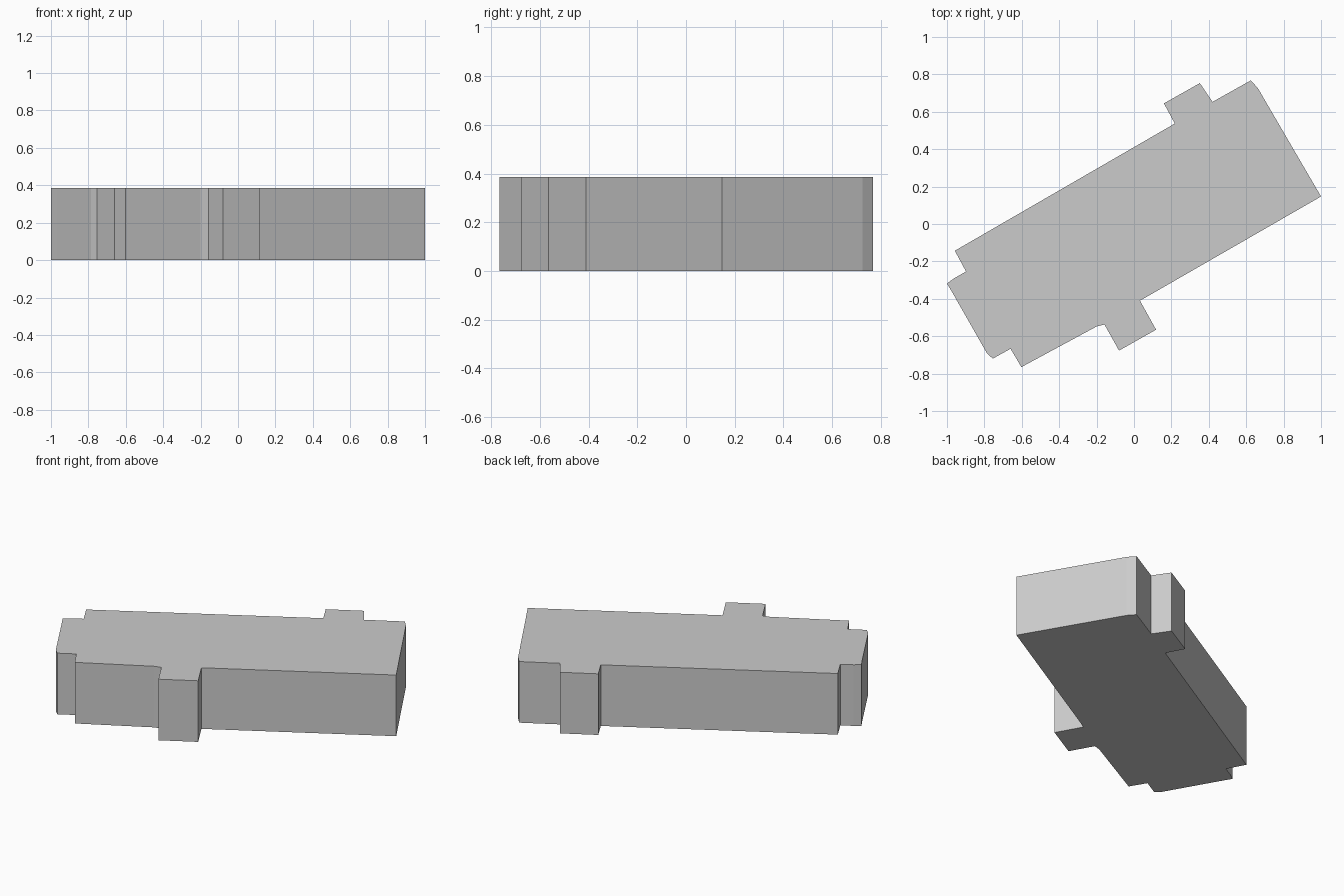
import bpy, bmesh

if "Cube" in bpy.data.objects:
    bpy.data.objects.remove(bpy.data.objects["Cube"])

HEIGHT = 0.385

# Building footprint, walked clockwise from the west corner
FOOTPRINT = [
    (-0.958, -0.143), (0.218, 0.537),
    (0.16, 0.645), (0.352, 0.753), (0.42, 0.653),      # back bay
    (0.625, 0.768), (0.663, 0.725), (1.0, 0.147),      # east end
    (0.032, -0.41),
    (0.118, -0.565), (-0.08, -0.677), (-0.158, -0.537),  # front bay
    (-0.2, -0.548), (-0.602, -0.765),
    (-0.66, -0.667), (-0.755, -0.72), (-0.787, -0.69),  # west end projection
    (-0.968, -0.372), (-1.0, -0.318), (-0.963, -0.291), (-0.898, -0.254),
]


def extruded_profile(name, points, height):
    bm = bmesh.new()
    base = bm.faces.new([bm.verts.new((x, y, 0)) for x, y in points])
    top = bmesh.ops.extrude_face_region(bm, geom=[base], use_keep_orig=True)
    verts = [g for g in top["geom"] if isinstance(g, bmesh.types.BMVert)]
    bmesh.ops.translate(bm, verts=verts, vec=(0, 0, height))
    bmesh.ops.recalc_face_normals(bm, faces=bm.faces)
    mesh = bpy.data.meshes.new(name)
    bm.to_mesh(mesh)
    bm.free()
    obj = bpy.data.objects.new(name, mesh)
    bpy.context.collection.objects.link(obj)
    return obj


# Flat-roofed building block
extruded_profile("building_block", FOOTPRINT, HEIGHT)
